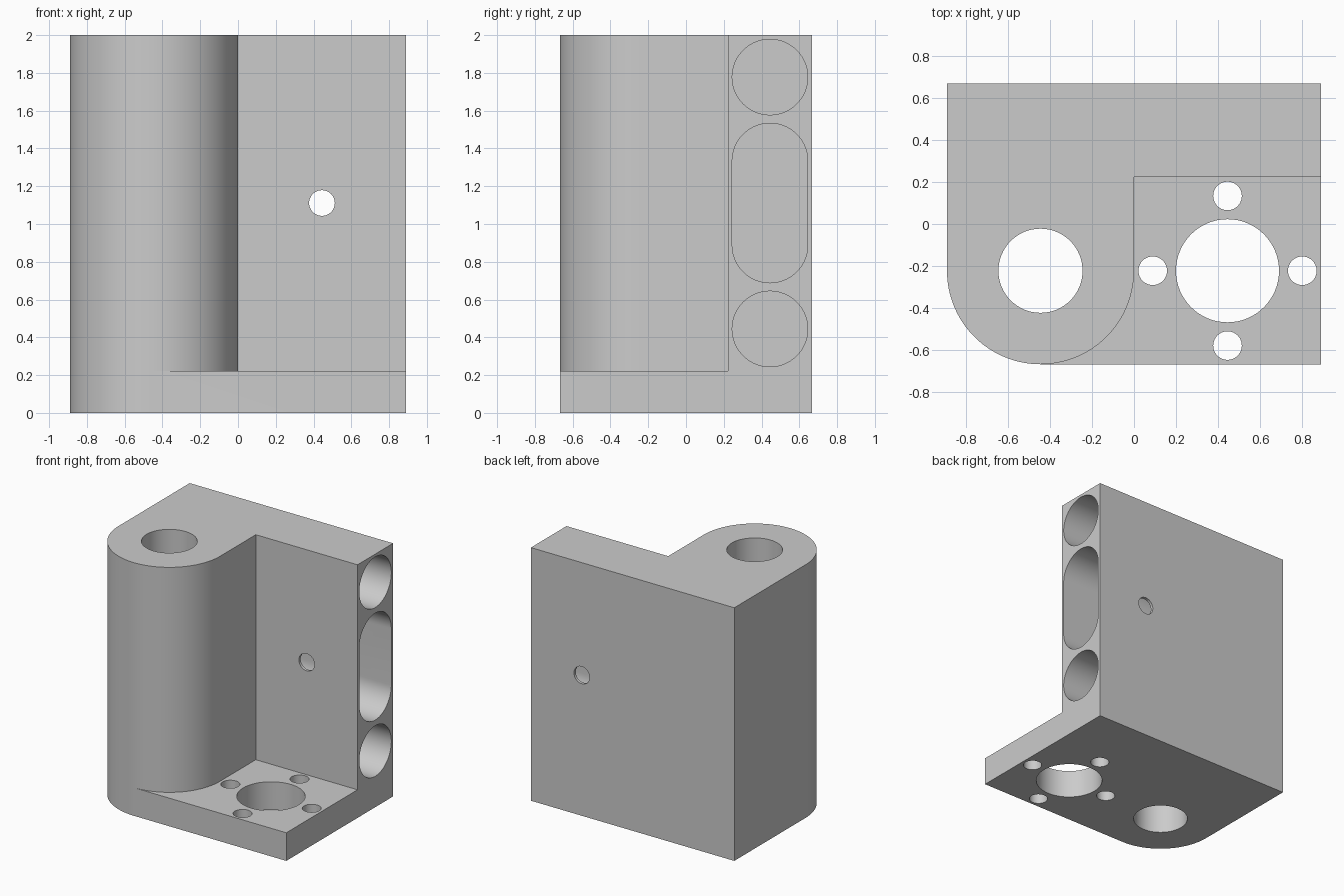
import bpy, bmesh, math
from mathutils import Matrix, Vector

cube = bpy.data.objects.get("Cube")
if cube:
    bpy.data.objects.remove(cube, do_unlink=True)

U = 2 / 9                      # design module: the block is 8 x 6 x 9 modules
GREY = (0.6, 0.6, 0.6, 1)

grey = bpy.data.materials.new("plain_grey")
grey.use_nodes = True
grey.diffuse_color = GREY
grey.node_tree.nodes["Principled BSDF"].inputs["Base Color"].default_value = GREY


def arc(cx, cy, r, start, end, steps):
    """Points on an arc, angles in degrees."""
    angles = [math.radians(start + (end - start) * i / steps) for i in range(steps + 1)]
    return [(cx + r * math.cos(a), cy + r * math.sin(a)) for a in angles]


def circle(cx, cy, r, steps=64):
    return arc(cx, cy, r, 0, 360, steps)[:-1]


def prism(name, outline, low, high, axis="Z"):
    """Extrude an outline along an axis (Z: x,y  X: y,z  Y: z,x)."""
    turn = {"Z": Matrix.Identity(3),
            "X": Matrix(((0, 0, 1), (1, 0, 0), (0, 1, 0))),
            "Y": Matrix(((0, 1, 0), (0, 0, 1), (1, 0, 0)))}[axis]
    bm = bmesh.new()
    face = bm.faces.new([bm.verts.new(turn @ Vector((a, b, low))) for a, b in outline])
    new = bmesh.ops.extrude_face_region(bm, geom=[face])["geom"]
    shift = turn @ Vector((0, 0, high - low))
    bmesh.ops.translate(bm, vec=shift, verts=[v for v in new if isinstance(v, bmesh.types.BMVert)])
    bmesh.ops.recalc_face_normals(bm, faces=bm.faces)
    mesh = bpy.data.meshes.new(name)
    bm.to_mesh(mesh)
    bm.free()
    mesh.materials.append(grey)
    obj = bpy.data.objects.new(name, mesh)
    bpy.context.collection.objects.link(obj)
    return obj


def cut(body, cutter):
    """Subtract a cutter from the body and discard it."""
    cutter.hide_render = True
    mod = body.modifiers.new("cut", "BOOLEAN")
    mod.operation = "DIFFERENCE"
    mod.solver = "EXACT"
    mod.object = cutter
    bpy.context.view_layer.objects.active = body
    bpy.ops.object.modifier_apply(modifier=mod.name)
    bpy.data.objects.remove(cutter, do_unlink=True)


# Solid block with one rounded front corner
outline = arc(-2 * U, -U, 2 * U, 180, 270, 32)
outline += [(4 * U, -3 * U), (4 * U, 3 * U), (-4 * U, 3 * U)]
body = prism("bracket_body", outline, 0, 9 * U)

# Open corner above the base plate, leaving the round post and back wall
pocket = arc(-2 * U, -U, 2 * U, 270, 360, 32)
pocket += [(0, U), (5 * U, U), (5 * U, -4 * U), (-2 * U, -4 * U)]
cut(body, prism("corner_cutter", pocket, U, 10 * U))

# Vertical bore through the post
cut(body, prism("post_bore_cutter", circle(-2 * U, -U, 0.2), -1, 3))

# Centre opening and four bolt holes in the base plate
cut(body, prism("base_bore_cutter", circle(2 * U, -U, 0.245), -0.1, 0.5))
for dx, dy in ((1, 0), (-1, 0), (0, 1), (0, -1)):
    hole = circle(2 * U + 1.6 * U * dx, -U + 1.6 * U * dy, 0.068, 40)
    cut(body, prism("bolt_hole_cutter", hole, -0.1, 0.5))

# Blind side recesses in the back wall: two round, one slot
for z in (2 * U, 8 * U):
    cut(body, prism("round_recess_cutter", circle(2 * U, z, 0.2), 0, 1, "X"))
slot = arc(2 * U, 6 * U, 0.2, 0, 180, 32) + arc(2 * U, 4 * U, 0.2, 180, 360, 32)
cut(body, prism("slot_recess_cutter", slot, 0, 1, "X"))

# Small hole through the back wall
cut(body, prism("wall_hole_cutter", circle(5 * U, 2 * U, 0.068, 40), 0, 1, "Y"))

# Smooth round surfaces, crisp edges
bpy.ops.object.select_all(action="DESELECT")
body.select_set(True)
bpy.context.view_layer.objects.active = body
bpy.ops.object.shade_smooth_by_angle(angle=math.radians(30))
